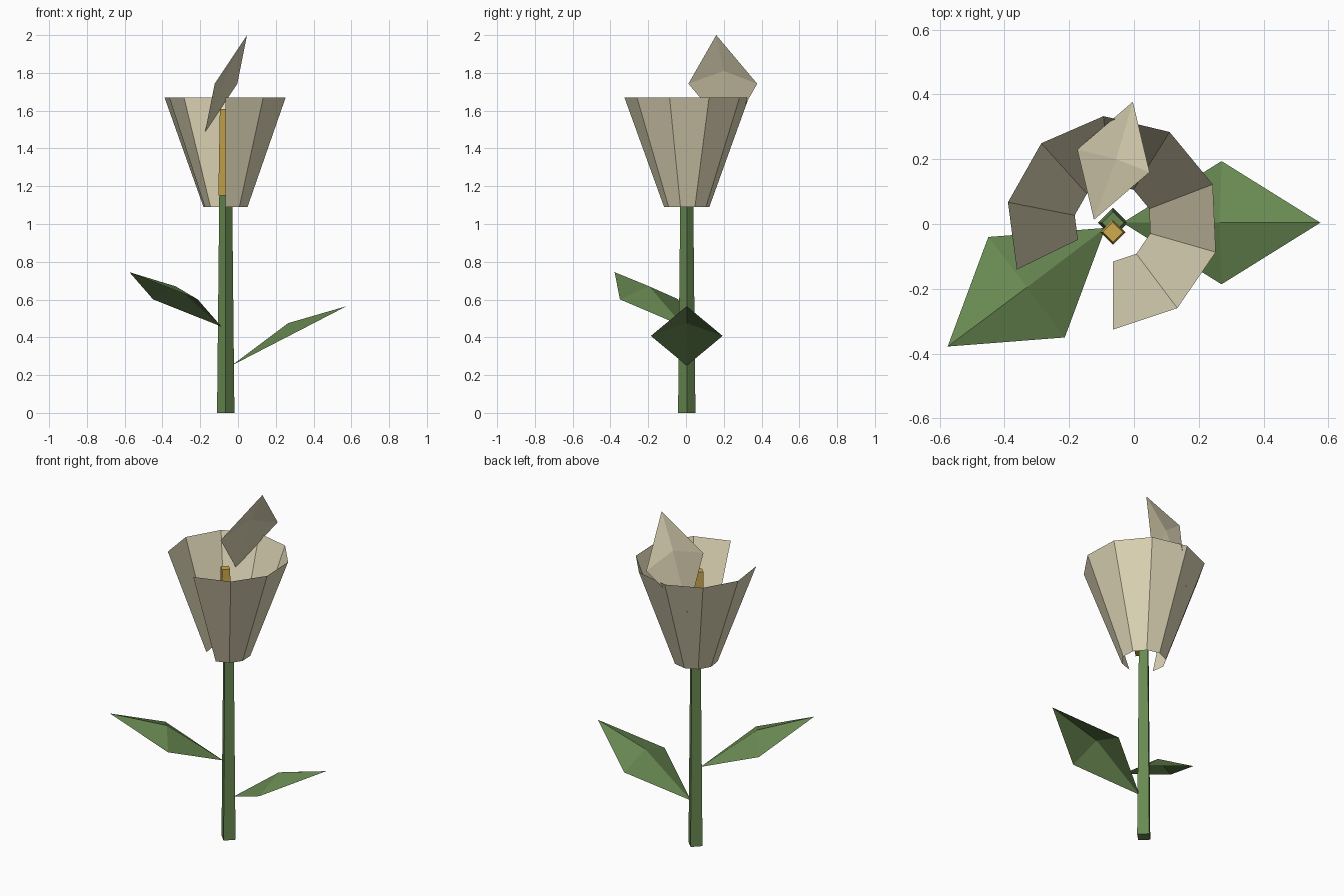
import bpy
import math
from mathutils import Vector

cube = bpy.data.objects.get("Cube")
if cube:
    bpy.data.objects.remove(cube, do_unlink=True)


def make_material(name, colour):
    mat = bpy.data.materials.new(name)
    mat.use_nodes = True
    mat.diffuse_color = (*colour, 1)
    mat.node_tree.nodes["Principled BSDF"].inputs["Base Color"].default_value = (*colour, 1)
    return mat


green = make_material("leaf green", (0.141, 0.25, 0.084))
cream = make_material("petal cream", (0.73, 0.665, 0.468))
gold = make_material("pistil gold", (0.63, 0.41, 0.076))

AXIS_X = -0.065  # the stalk stands left of the overall centre


def make_mesh(name, verts, faces, mat):
    mesh = bpy.data.meshes.new(name)
    mesh.from_pydata(verts, [], faces)
    mesh.materials.append(mat)
    obj = bpy.data.objects.new(name, mesh)
    bpy.context.collection.objects.link(obj)
    return obj


def rod(name, y, z_low, z_high, r_low, r_high, mat):
    """Tapered four-sided rod with its edges facing the axes."""
    bpy.ops.mesh.primitive_cone_add(
        vertices=4, radius1=r_low, radius2=r_high, depth=z_high - z_low,
        location=(AXIS_X, y, (z_low + z_high) / 2))
    obj = bpy.context.object
    obj.name = name
    obj.data.materials.append(mat)


def blade(name, base, tip, side, ridge, mat):
    """Kite-shaped folded sheet: four facets meeting at a raised ridge point."""
    base, tip, side = Vector(base), Vector(tip), Vector(side)
    middle = (base + tip) / 2
    verts = [base, middle + side, tip, middle - side, Vector(ridge)]
    faces = []
    for i in range(4):
        a, b = i, (i + 1) % 4
        up = (verts[b] - verts[a]).cross(verts[4] - verts[a]).z > 0
        faces.append((a, b, 4) if up else (b, a, 4))
    make_mesh(name, verts, faces, mat)


def cup(name, segments, start, step, low, high, mat):
    """Open flared wall that stops short of a full turn."""
    verts = []
    for i in range(segments + 1):
        angle = math.radians(start + step * i)
        for radius, z in (low, high):
            verts.append((AXIS_X + radius * math.cos(angle),
                          0.004 + radius * math.sin(angle), z))
    faces = [(2 * i, 2 * i + 2, 2 * i + 3, 2 * i + 1) for i in range(segments)]
    make_mesh(name, verts, faces, mat)


# Stem and pistil
rod("stem", 0.004, 0, 1.17, 0.046, 0.034, green)
rod("pistil", -0.025, 1.15, 1.61, 0.039, 0.031, gold)

# Flower cup with one petal missing at the front
cup("petal_cup", 8, -90, 37, (0.12, 1.09), (0.33, 1.67), cream)

# Loose petal leaning over the back of the cup
blade("loose_petal", (-0.175, 0.23, 1.485), (0.048, 0.16, 2.0),
      (0.06, 0.182, 0), (-0.055, 0.2, 1.81), cream)

# Leaves
blade("left_leaf", (-0.035, 0.004, 0.25), (0.575, 0.004, 0.565),
      (0, 0.19, 0), (0.265, 0.004, 0.475), green)
blade("right_leaf", (-0.088, -0.012, 0.457), (-0.575, -0.378, 0.745),
      (0.118, -0.155, 0), (-0.33, -0.195, 0.67), green)
